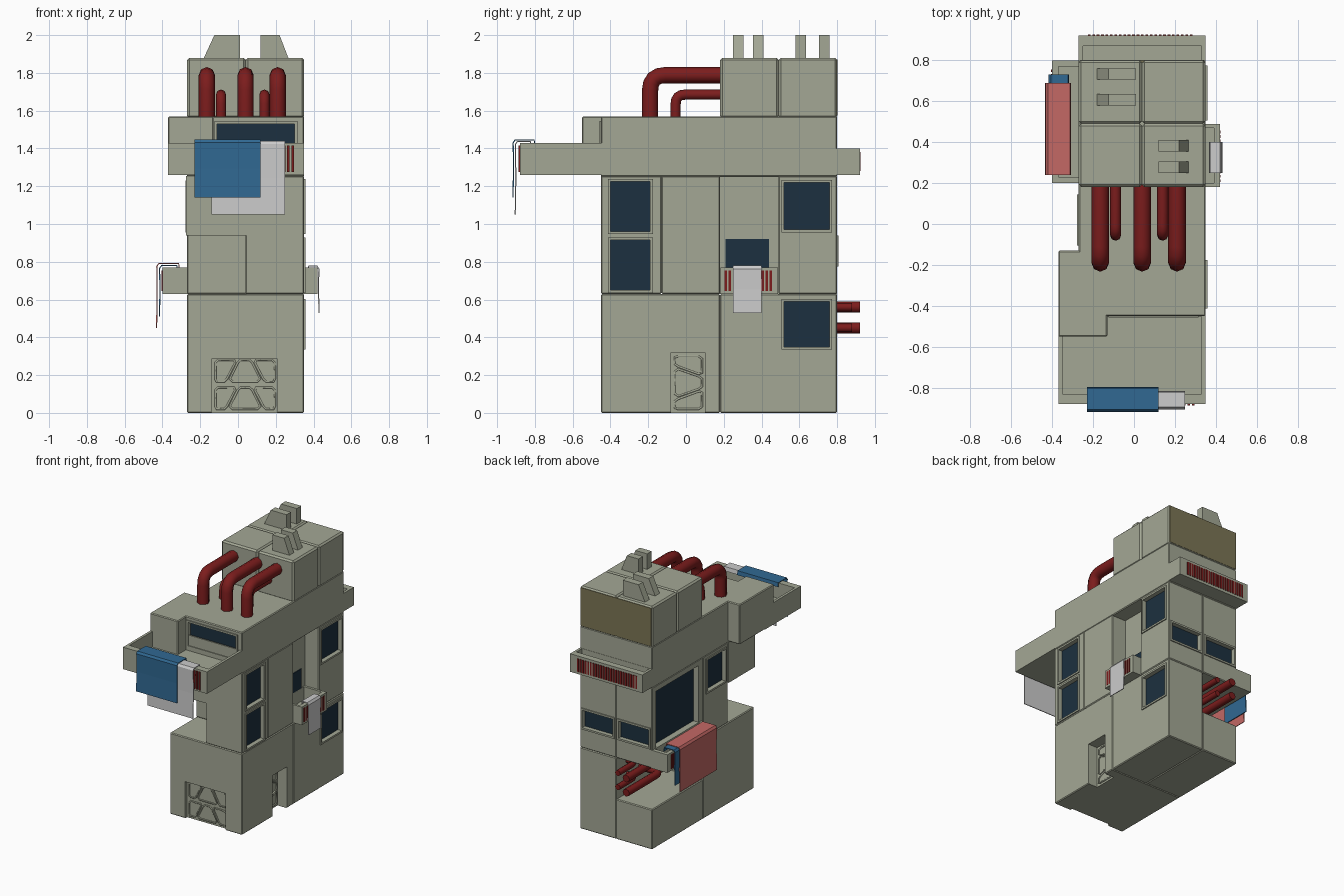
import bpy, bmesh
from mathutils import Vector

if "Cube" in bpy.data.objects:
    bpy.data.objects.remove(bpy.data.objects["Cube"])

def material(name, r, g, b):
    m = bpy.data.materials.new(name)
    m.diffuse_color = (r, g, b, 1)
    m.use_nodes = True
    m.node_tree.nodes["Principled BSDF"].inputs["Base Color"].default_value = m.diffuse_color
    return m

WALL = material("wall", .37, .39, .30)
OLIVE = material("olive", .20, .18, .09)
GLASS = material("glass", .012, .03, .05)
RED = material("red", .2, .012, .012)
BLUE = material("blue", .03, .14, .29)
WHITE = material("white", .6, .6, .62)
PINK = material("pink", .55, .14, .13)

def boxes(name, spans, mat=WALL, bevel=0):
    """One object out of boxes given as (x0, x1, y0, y1, z0, z1)."""
    bm = bmesh.new()
    for x0, x1, y0, y1, z0, z1 in spans:
        vs = bmesh.ops.create_cube(bm, size=1)["verts"]
        for v in vs:
            v.co = ((x0 + x1) / 2 + v.co.x * (x1 - x0), (y0 + y1) / 2 + v.co.y * (y1 - y0),
                    (z0 + z1) / 2 + v.co.z * (z1 - z0))
    if bevel:
        bmesh.ops.bevel(bm, geom=bm.edges[:], offset=bevel, segments=1, affect='EDGES')
    return finish(name, bm, mat)

def finish(name, bm, mat):
    bmesh.ops.recalc_face_normals(bm, faces=bm.faces[:])
    me = bpy.data.meshes.new(name)
    bm.to_mesh(me)
    bm.free()
    me.materials.append(mat)
    o = bpy.data.objects.new(name, me)
    bpy.context.collection.objects.link(o)
    return o

def cut(obj, span):
    c = boxes(obj.name + "_cutter", [span])
    c.hide_render = True
    c.hide_set(True)
    m = obj.modifiers.new("cut", 'BOOLEAN')
    m.object, m.operation, m.solver = c, 'DIFFERENCE', 'EXACT'

# side -> (axis across, axis outward, outward sign)
SIDES = {"front": (0, 1, -1), "back": (0, 1, 1), "left": (1, 0, -1), "right": (1, 0, 1)}

def place(side, u, out, z):
    a, b, s = SIDES[side]
    p = [0, 0, z]
    p[a], p[b] = u, s * out
    return p

def side_span(side, u0, u1, o0, o1, z0, z1):
    p, q = place(side, u0, o0, z0), place(side, u1, o1, z1)
    return [f(p[i], q[i]) for i in range(3) for f in (min, max)]

def window(obj, side, u0, u1, z0, z1, out, depth=.03, frame=True):
    """Recess with a glass pane and a thin raised frame."""
    cut(obj, side_span(side, u0, u1, out - depth, out + .05, z0, z1))
    boxes(side + "_window", [side_span(side, u0, u1, out - depth - .01, out - depth + .004, z0, z1)], GLASS)
    if frame:
        t, a, b = .014, out - .005, out + .008
        boxes(side + "_window_frame", [side_span(side, *r[:2], a, b, *r[2:]) for r in (
            (u0 - t, u0, z0 - t, z1 + t), (u1, u1 + t, z0 - t, z1 + t),
            (u0, u1, z0 - t, z0), (u0, u1, z1, z1 + t))])

def grill(side, u0, u1, z0, z1, out):
    """Red panel with upright ribs."""
    n = max(4, round((u1 - u0) / .022))
    w = (u1 - u0) / n
    spans = [side_span(side, u0, u1, out - .02, out + .002, z0, z1)]
    spans += [side_span(side, u0 + w * (i + .2), u0 + w * (i + .8), out, out + .01, z0, z1) for i in range(n)]
    boxes(side + "_grill", spans, RED)

def banner(name, side, u0, u1, inner, out, top, bottom, mat):
    """Cloth folded over a parapet and hanging down outside."""
    path = [(inner, top - .03), (inner + .004, top), (out - .012, top), (out - .002, top - .015),
            (out - .004, (top + bottom) / 2), (out - .001, bottom)]
    bm = bmesh.new()
    rows = [[bm.verts.new(place(side, u, o, z)) for u in (u0, u1)] for o, z in path]
    for a, b in zip(rows, rows[1:]):
        bm.faces.new((a[0], a[1], b[1], b[0]))
    o = finish(name, bm, mat)
    m = o.modifiers.new("thickness", 'SOLIDIFY')
    m.thickness, m.offset = .006, 0

def tube(name, pts, radius, mat, cyclic=False, res=2):
    c = bpy.data.curves.new(name, 'CURVE')
    c.dimensions, c.bevel_depth, c.bevel_resolution, c.use_fill_caps = '3D', radius, res, True
    s = c.splines.new('POLY')
    s.points.add(len(pts) - 1)
    for p, co in zip(s.points, pts):
        p.co = (*co, 1)
    s.use_cyclic_u = cyclic
    c.materials.append(mat)
    bpy.context.collection.objects.link(bpy.data.objects.new(name, c))

def elbow_pipe(name, start, corner, end, radius, bend):
    a, c, b = Vector(start), Vector(corner), Vector(end)
    p, q = c + (a - c).normalized() * bend, c + (b - c).normalized() * bend
    arc = [p.lerp(c, t).lerp(c.lerp(q, t), t) for t in (0, .25, .5, .75, 1)]
    tube(name, [a, *arc, b], radius, RED)

# Modular blocks, lower floors
B = .006
base_front = boxes("base_front", [(-.27, .35, -.45, .18, 0, .63)], bevel=B)
base_back = boxes("base_back_right", [(.04, .35, .18, .80, 0, .63)], bevel=B)
boxes("base_back_left", [(-.27, .04, .18, .80, 0, .31)], bevel=B)

# Middle floors
column = boxes("front_column", [(.04, .35, -.45, -.13, .63, 1.255)], bevel=B)
boxes("front_overhang", [(-.275, .045, -.45, -.13, .94, 1.255)])
core = boxes("core", [(-.27, .35, -.13, .18, .63, 1.255)], bevel=B)
boxes("right_recess_wall", [(.04, .23, .17, .50, .63, 1.255)])
back_right = boxes("back_right_room", [(.04, .35, .49, .80, .63, 1.255)], bevel=B)
back_left = boxes("back_left_room", [(-.27, .04, .18, .80, .63, 1.255)], bevel=B)

# Upper floor, front corner block and roof room tiles
upper = boxes("upper_floor", [(-.27, .35, -.45, .80, 1.25, 1.57)], bevel=B)
boxes("front_corner_block", [(-.37, -.13, -.55, -.13, 1.26, 1.57)], bevel=B)
boxes("roof_tiles", [(x, x + .31, y, y + .31, 1.56, 1.88) for x in (-.27, .04) for y in (.18, .49)], bevel=.012)
boxes("roof_back_panel", [(-.262, .342, .79, .802, 1.575, 1.87)], OLIVE)

# Windows
for z in (.65, .96):
    window(column, "right", -.40, -.19, z, z + .265, .35)
window(base_back, "right", .52, .76, .35, .59, .35)
window(back_right, "right", .52, .76, .97, 1.22, .35)
window(back_right, "back", .065, .325, .79, .925, .80)
window(back_left, "back", -.245, .015, .79, .925, .80)
window(core, "left", -.09, .13, .97, 1.215, .27)
window(upper, "front", -.11, .30, 1.35, 1.53, .45)
window(back_left, "left", .23, .75, .77, 1.21, .27, .05, False)
boxes("recess_window", [(.22, .236, .21, .44, .70, .92)], GLASS)

# Balconies: hollow trays with a parapet
def balcony(name, span, hollow):
    cut(boxes(name, [span]), hollow)

balcony("front_balcony", (-.37, .35, -.88, -.44, 1.26, 1.43), (-.35, .33, -.83, -.452, 1.31, 1.5))
balcony("back_balcony", (-.27, .35, .79, .92, 1.26, 1.40), (-.25, .33, .802, .87, 1.36, 1.5))
balcony("left_balcony", (-.40, -.26, .20, .80, .63, .77), (-.37, -.272, .23, .77, .67, .9))
balcony("right_balcony", (.22, .42, .182, .488, .63, .77), (.237, .39, .20, .47, .67, .9))
grill("front", -.23, .30, 1.275, 1.415, .878)
grill("back", -.23, .29, 1.28, 1.38, .915)
grill("left", .24, .76, .645, .755, .395)
grill("right", .20, .46, .645, .755, .412)

# Banners
banner("front_white_banner", "front", -.14, .25, .82, .905, 1.437, 1.05, WHITE)
banner("front_blue_banner", "front", -.23, .12, .80, .917, 1.445, 1.14, BLUE)
banner("left_blue_banner", "left", .50, .73, .32, .417, .78, .51, BLUE)
banner("left_pink_banner", "left", .24, .69, .31, .432, .79, .45, PINK)
banner("right_white_banner", "right", .25, .40, .37, .43, .777, .53, WHITE)

# Roof pipes
for x in (-.165, .04, .21):
    elbow_pipe("large_roof_pipe", (x, -.19, 1.55), (x, -.19, 1.788), (x, .20, 1.788), .043, .08)
for x in (-.09, .14):
    elbow_pipe("small_roof_pipe", (x, -.055, 1.55), (x, -.055, 1.685), (x, .20, 1.685), .027, .05)
# Pipes in the back corner notch
for z in (.45, .56):
    elbow_pipe("notch_pipe", (.06, .50, z), (-.13, .50, z), (-.13, .92, z), .029, .06)
    elbow_pipe("notch_inner_pipe", (.06, .66, z), (-.03, .66, z), (-.03, .88, z), .022, .05)

# Roof fins with one sloping side
def fin(foot, tip, back, y):
    bm = bmesh.new()
    f = bm.faces.new([bm.verts.new((x, y, z)) for x, z in ((foot, 1.87), (back, 1.87), (back, 2), (tip, 2))])
    r = bmesh.ops.extrude_face_region(bm, geom=[f])
    bmesh.ops.translate(bm, vec=(0, .055, 0), verts=[v for v in r["geom"] if isinstance(v, bmesh.types.BMVert)])
    finish("roof_fin", bm, WALL)

for y in (.58, .705):
    fin(-.185, -.125, .01, y)
for y in (.25, .355):
    fin(.27, .22, .12, y)

# Doors: recess with raised outlines of slanted panels
cut(base_front, (-.14, .21, -.5, -.425, -.05, .285))
cut(base_front, (.27, .4, -.08, .10, -.05, .32))
SHAPES = [[(0, 0), (.17, 0), (.36, 1), (0, 1)], [(.22, 0), (.78, 0), (.6, 1), (.4, 1)],
          [(1, 0), (.83, 0), (.64, 1), (1, 1)]]

def rounded(pts):
    out = []
    for i, p in enumerate(pts):
        p = Vector(p)
        out += [p.lerp(Vector(pts[i - 1]), .13), p.lerp(Vector(pts[(i + 1) % 4]), .13)]
    return out

for shape in SHAPES:
    for z in (.02, .165):
        tube("front_door_panel", [(-.12 + a * .315, -.427, z + b * .115) for a, b in rounded(shape)], .006, WALL, True, 1)
    tube("side_door_panel", [(.272, -.06 + b * .145, .02 + a * .28) for a, b in rounded(shape)], .006, WALL, True, 1)
